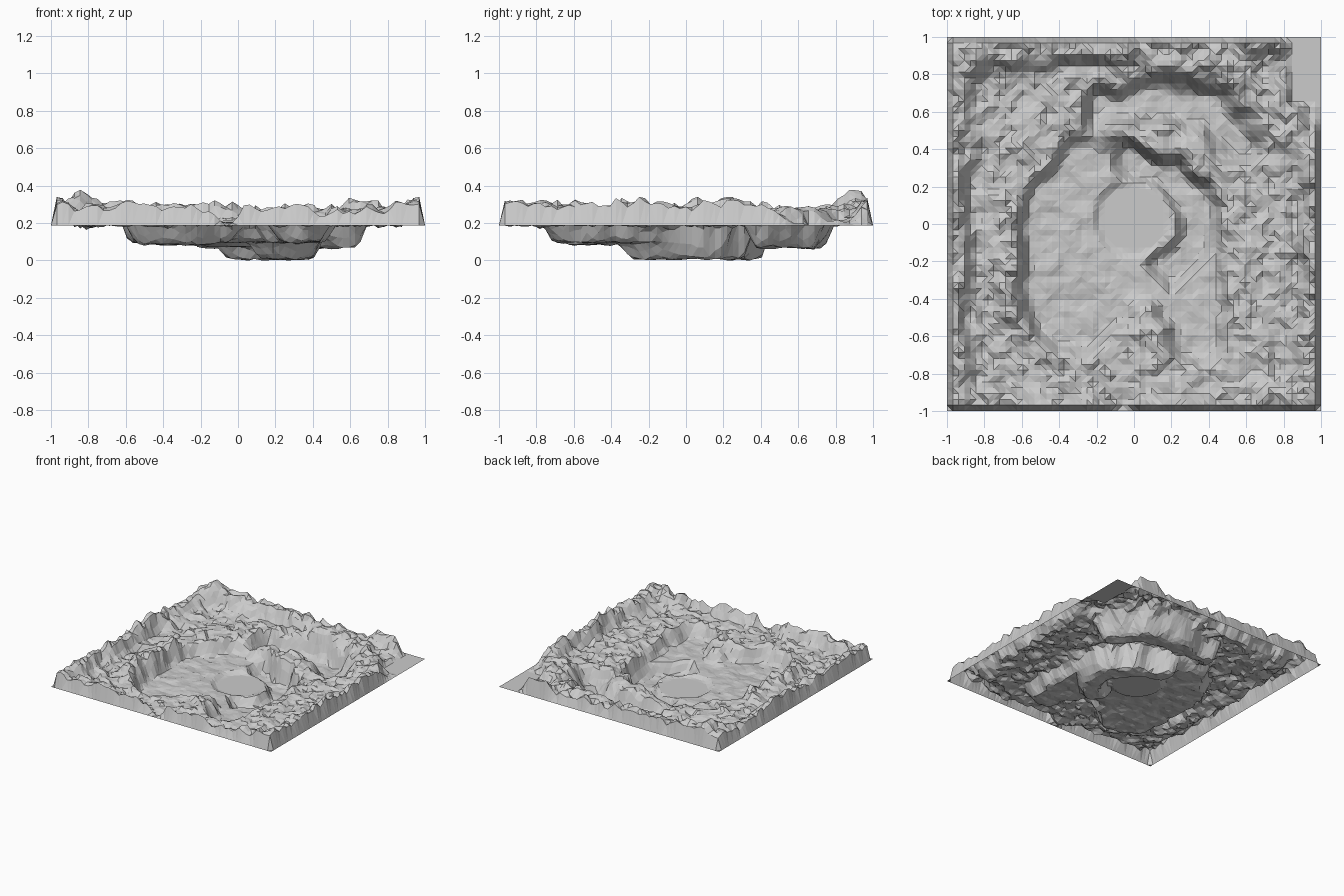
import bpy, bmesh
from mathutils import Vector, noise

if "Cube" in bpy.data.objects:
    bpy.data.objects.remove(bpy.data.objects["Cube"])

N = 64          # grid cells per side

# Brush strokes: height, core radius, soft falloff, path (painted in order)
STROKES = [
    # outer shelf and raised rim
    (.31, .03, .09, [(.96, .4), (.95, -.95), (-.94, -.95), (-.96, 0), (-.95, .93), (.1, .95), (.7, .97)]),
    (.28, .06, .08, [(.1, .9), (.5, .87), (.75, .62), (.88, .45)]),
    (.38, .02, .12, [(-.84, .87)]),
    (.21, .05, .09, [(-.3, .77), (-.55, .72), (-.76, .55), (-.81, 0), (-.79, -.5), (-.6, -.82),
                     (0, -.87), (.6, -.87), (.79, -.5), (.8, .1)]),
    # inner basin floor with two southern lobes
    (.11, .22, .10, [(-.36, -.3), (-.36, .15), (-.1, .25), (.2, 0), (.2, -.25), (-.3, -.3)]),
    (.10, .15, .10, [(-.32, -.5)]),
    (.11, .10, .09, [(.35, -.25), (.34, -.6)]),
    # ridges around the basin
    (.27, .02, .08, [(-.66, -.45), (-.67, .12)]),
    (.22, .04, .08, [(-.62, .2), (-.42, .45), (-.3, .62)]),
    (.22, .03, .09, [(.05, -.5), (.05, -.7)]),
    # north-east trough, dividing ridge, trench
    (.08, .06, .09, [(-.15, .6), (.15, .66), (.42, .6), (.56, .42)]),
    (.21, .02, .09, [(-.12, .5), (.2, .43), (.46, .25), (.55, 0), (.57, -.4)]),
    (.02, .05, .08, [(0, .33), (.2, .23), (.34, .1), (.32, -.1), (.2, -.22)]),
    # central pan
    (.085, .18, .05, [(0, .03)]),
]


def path_distance(p, path):
    if len(path) == 1:
        return (p - Vector(path[0])).length
    best = 9
    for a, b in zip(path, path[1:]):
        a, b = Vector(a), Vector(b)
        t = max(0, min(1, (p - a).dot(b - a) / (b - a).length_squared))
        best = min(best, (p - a.lerp(b, t)).length)
    return best


def fade(d, core, soft):
    t = max(0, min(1, (d - core) / soft))
    return 1 - t * t * (3 - 2 * t)


def height(x, y):
    # jagged contours: warp the lookup position
    wx = noise.noise(Vector((x * 7, y * 7, 3))) * .05
    wy = noise.noise(Vector((x * 7, y * 7, 9))) * .05
    pan = fade(Vector((x, y - .03)).length, .18, .1)
    p = Vector((x + wx * (1 - pan), y + wy * (1 - pan)))
    h = .22
    for z, core, soft, path in STROKES:
        h += (z - h) * fade(path_distance(p, path), core, soft)
    # crags on the high ground, calm floors
    rough = .012 + .2 * max(0, h - .12)
    h += rough * (1 - pan) * noise.noise(Vector((x * 11, y * 11, 1))) * 1.1
    h += rough * (1 - pan) * noise.noise(Vector((x * 23, y * 23, 5))) * .6
    # flat north-east corner and level border
    if x > .82 and y > .63 or max(x, y, -x, -y) > .99:
        return .2
    return max(0, min(.39, h))


# terrain sheet
bm = bmesh.new()
bmesh.ops.create_grid(bm, x_segments=N, y_segments=N, size=1)
for v in bm.verts:
    v.co.z = height(v.co.x, v.co.y)
low = min(v.co.z for v in bm.verts)
for v in bm.verts:
    v.co.z -= low
bmesh.ops.triangulate(bm, faces=bm.faces[:])
mesh = bpy.data.meshes.new("crater_terrain")
bm.to_mesh(mesh)
bm.free()
terrain = bpy.data.objects.new("crater_terrain", mesh)
bpy.context.collection.objects.link(terrain)
